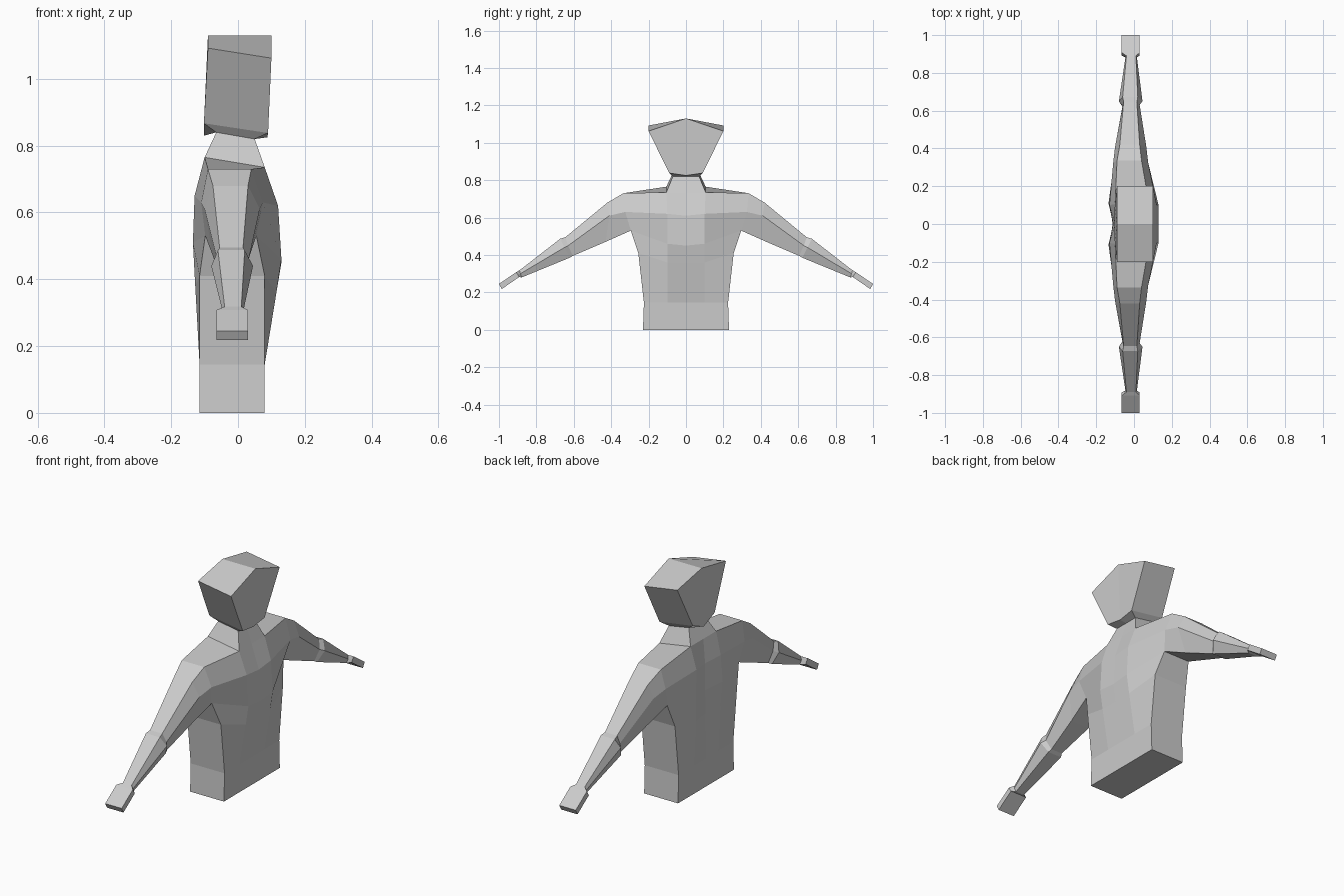
import bpy
import bmesh

cube = bpy.data.objects.get("Cube")
if cube:
    bpy.data.objects.remove(cube, do_unlink=True)

grey = bpy.data.materials.new("light grey")
grey.use_nodes = True
grey.diffuse_color = (0.6, 0.6, 0.6, 1)
bsdf = next(n for n in grey.node_tree.nodes if n.type == "BSDF_PRINCIPLED")
bsdf.inputs["Base Color"].default_value = (0.6, 0.6, 0.6, 1)
bsdf.inputs["Roughness"].default_value = 0.8

bm = bmesh.new()


def ring(points):
    return [bm.verts.new(p) for p in points]


def bridge(a, b, spans, closed=False):
    """Join two rings with quads along the given spans."""
    n = len(a)
    for i in spans:
        j = (i + 1) % n
        bm.faces.new((a[i], a[j], b[j], b[i]))


# Torso: half rings running chest centre, chest, side front, side back, back, spine
torso = [ring(p) for p in (
    [(.08, 0, 0), (.08, .1, 0), (.08, .23, 0),
     (-.115, .23, 0), (-.115, .1, 0), (-.115, 0, 0)],
    [(.08, 0, .145), (.08, .1, .145), (.08, .225, .145),
     (-.115, .225, .145), (-.115, .1, .145), (-.115, 0, .145)],
    [(.115, 0, .36), (.115, .1, .36), (.08, .255, .41),
     (-.115, .255, .41), (-.128, .1, .38), (-.113, 0, .38)],
    [(.13, 0, .45), (.13, .1, .46), (.055, .295, .53),
     (-.098, .295, .53), (-.135, .11, .51), (-.11, 0, .5)],
    [(.12, 0, .61), (.12, .1, .62), (.075, .325, .63),
     (-.11, .325, .63), (-.13, .1, .65), (-.11, 0, .64)],
    [(.078, 0, .735), (.08, .105, .735), (.04, .335, .73),
     (-.09, .335, .73), (-.1, .105, .765), (-.1, 0, .765)],
)]
bm.faces.new(torso[0])
for k in range(5):
    # The side stays open above the armpit, where the arm joins
    bridge(torso[k], torso[k + 1], range(5) if k < 3 else (0, 1, 3, 4))
top = torso[5]
bm.faces.new(top[1:5])

# Neck and head: half rings running front centre, front, back, back centre
last = [top[0], top[1], top[4], top[5]]
for points in (
    [(.05, 0, .82), (.05, .07, .82), (-.065, .07, .84), (-.065, 0, .84)],
    [(.088, 0, .825), (.09, .09, .838), (-.102, .09, .867), (-.102, 0, .83)],
    [(.1, 0, 1.13), (.1, .2, 1.062), (-.09, .2, 1.092), (-.09, 0, 1.13)],
):
    new = ring(points)
    bridge(last, new, range(3))
    last = new
bm.faces.new(last)

# Arm: six-sided rings; each level gives front x, back x, y and z
last = [torso[5][2], torso[4][2], torso[3][2],
        torso[3][3], torso[4][3], torso[5][3]]
for levels in (
    [(.03, -.075, .42, .68), (.065, -.1, .41, .61), (.035, -.075, .43, .47)],
    [(.015, -.055, .645, .495), (.03, -.06, .63, .45), (.015, -.05, .605, .395)],
    [(.02, -.06, .672, .487), (.045, -.08, .65, .44), (.02, -.06, .622, .385)],
    [(.01, -.04, .89, .318), (.015, -.045, .885, .3), (.01, -.04, .878, .28)],
    [(.03, -.065, .908, .308), (.03, -.065, .9, .295), (.03, -.065, .892, .282)],
    [(.03, -.065, 1, .245), (.03, -.065, .993, .232), (.03, -.065, .985, .218)],
):
    new = ring([(f, y, z) for f, b, y, z in levels]
               + [(b, y, z) for f, b, y, z in reversed(levels)])
    bridge(last, new, range(6))
    last = new
bm.faces.new(last)

bmesh.ops.recalc_face_normals(bm, faces=bm.faces)

# The open centre edge can mislead the normals, so test one chest face
bm.faces.ensure_lookup_table()
if bm.faces[1].normal.x < 0:
    bmesh.ops.reverse_faces(bm, faces=bm.faces)

mesh = bpy.data.meshes.new("upper_body")
bm.to_mesh(mesh)
bm.free()
mesh.materials.append(grey)
body = bpy.data.objects.new("upper_body", mesh)
bpy.context.collection.objects.link(body)

# Mirror the half body across its centre plane
mirror = body.modifiers.new("Mirror", "MIRROR")
mirror.use_axis = (False, True, False)
mirror.use_clip = True
mirror.merge_threshold = 0.0005
